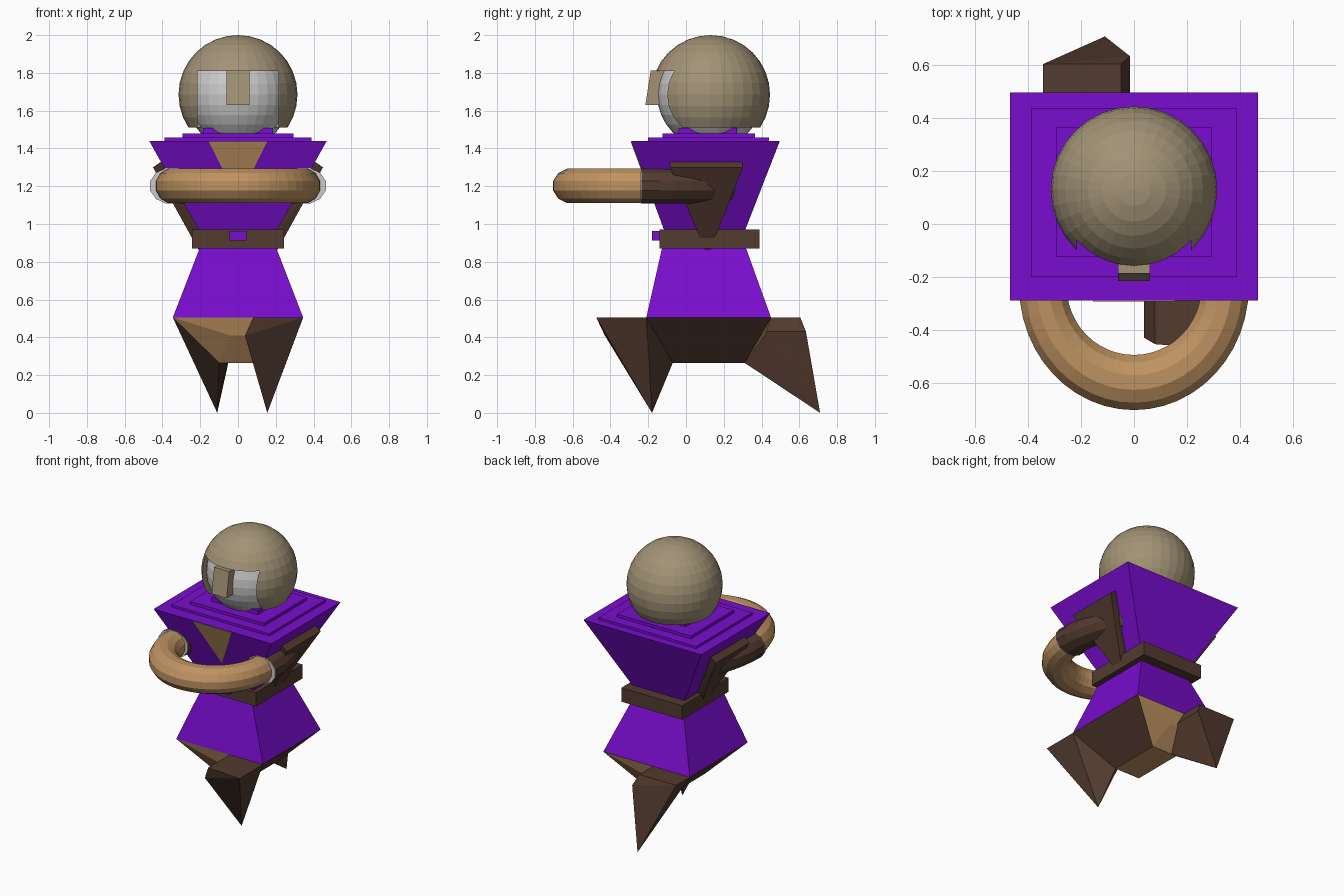
import bpy, bmesh, math
from mathutils import Vector

if "Cube" in bpy.data.objects:
    bpy.data.objects.remove(bpy.data.objects["Cube"])

def mat(name, c):
    m = bpy.data.materials.new(name)
    m.diffuse_color = (*c, 1)
    m.use_nodes = True
    m.node_tree.nodes["Principled BSDF"].inputs["Base Color"].default_value = m.diffuse_color
    return m

PURPLE = mat("purple_cloth", (0.19, 0.004, 0.62))
BROWN = mat("dark_leather", (0.085, 0.043, 0.028))
TAN = mat("tan_cloth", (0.52, 0.29, 0.12))
HELM = mat("helmet_metal", (0.36, 0.29, 0.18))

def finish(name, bm, *mats):
    bmesh.ops.recalc_face_normals(bm, faces=bm.faces[:])
    me = bpy.data.meshes.new(name)
    bm.to_mesh(me)
    bm.free()
    for m in mats:
        if m:
            me.materials.append(m)
    ob = bpy.data.objects.new(name, me)
    bpy.context.collection.objects.link(ob)
    return ob

def hull_bm(pts):
    bm = bmesh.new()
    for p in pts:
        bm.verts.new(p)
    r = bmesh.ops.convex_hull(bm, input=bm.verts[:])
    junk = [v for v in set(r["geom_interior"] + r["geom_unused"])
            if isinstance(v, bmesh.types.BMVert)]
    if junk:
        bmesh.ops.delete(bm, geom=junk, context='VERTS')
    bmesh.ops.dissolve_limit(bm, angle_limit=0.02, verts=bm.verts[:], edges=bm.edges[:])
    return bm

def hull(name, pts, m):
    return finish(name, hull_bm(pts), m)

def rect(x, y0, y1, z):
    return [(-x, y0, z), (x, y0, z), (x, y1, z), (-x, y1, z)]

def taper(name, lo, hi, m):
    return hull(name, rect(*lo) + rect(*hi), m)

def tube(name, a0, a1, steps, rx, ry, mx, my, mz, m, side=1, sides=12):
    # elliptical arc of a torus, swept in the horizontal plane
    bm = bmesh.new()
    rings = []
    for i in range(steps + 1):
        a = math.radians(a0 + (a1 - a0) * i / steps)
        ring = []
        for j in range(sides):
            b = 2 * math.pi * (j + 0.5) / sides
            ring.append(bm.verts.new((side * (rx + mx * math.cos(b)) * math.cos(a),
                                      -0.235 + (ry + my * math.cos(b)) * math.sin(a),
                                      1.202 + mz * math.sin(b))))
        rings.append(ring)
    for r, s in zip(rings, rings[1:]):
        for j in range(sides):
            k = (j + 1) % sides
            bm.faces.new((r[j], r[k], s[k], s[j]))
    bm.faces.new(rings[0])
    bm.faces.new(rings[-1])
    return finish(name, bm, m)

# torso, skirt, belt
taper("torso", (0.153, -0.08, 0.275, 0.87), (0.47, -0.29, 0.497, 1.44), PURPLE)
taper("skirt", (0.345, -0.21, 0.45, 0.505), (0.2, -0.125, 0.315, 0.88), PURPLE)
taper("belt", (0.243, -0.14, 0.39, 0.87), (0.243, -0.14, 0.39, 0.97), BROWN)
taper("buckle", (0.045, -0.18, -0.13, 0.912), (0.045, -0.18, -0.13, 0.962), PURPLE)

# stepped collar
for i, (x, y0, y1, z0, z1) in enumerate([(0.39, -0.2, 0.44, 1.43, 1.457),
                                         (0.295, -0.125, 0.365, 1.45, 1.478),
                                         (0.185, -0.04, 0.27, 1.47, 1.508)]):
    taper(f"collar_step_{i + 1}", (x, y0, y1, z0), (x, y0, y1, z1), PURPLE)

# open neckline wedge on the chest
hull("neckline", [(x, y + d, z) for d in (-0.004, 0.03)
                  for x, y, z in ((-0.155, -0.289, 1.437), (0.155, -0.289, 1.437), (0, -0.176, 1.13))], TAN)

# joined forearms and the sleeves behind them
tube("forearms", -180, 0, 24, 0.345, 0.365, 0.093, 0.108, 0.095, TAN)
for s, tag in ((1, "right"), (-1, "left")):
    tube(f"sleeve_{tag}", 0, 60, 8, 0.35, 0.6, 0.118, 0.1, 0.097, BROWN, s)
    tube(f"cuff_{tag}", -0.6, 0, 1, 0.35, 0.365, 0.119, 0.11, 0.098, None, s)
    # upper arm panel lying along the slanted side of the torso
    pts = [(s * x, y, z) for x, z in ((0.45, 1.30), (0.40, 1.335))
           for y in (-0.085, 0.3)]
    pts += [(s * x, y, 0.865) for x in (0.21, 0.15) for y in (0.1, 0.13)]
    hull(f"upper_arm_{tag}", pts, BROWN)

# pelvis: tan front, back and bottom, dark sides
pts = rect(0.345, -0.21, 0.45, 0.505) + rect(0.1, -0.07, 0.31, 0.265)
pts += rect(0.04, -0.18, 0.42, 0.41)
bm = hull_bm(pts)
for f in bm.faces:
    f.normal_update()
    f.material_index = 1 if abs(f.normal.x) > 0.55 else 0
finish("pelvis", bm, TAN, BROWN)

# striding legs
hull("front_leg", [(0.08, -0.455, 0.505), (0.345, -0.475, 0.505), (0.037, -0.43, 0.41),
                   (0.155, -0.18, 0), (0.345, -0.21, 0.505), (0.08, -0.21, 0.505),
                   (0.04, -0.18, 0.41), (0.1, -0.07, 0.265), (0.08, -0.07, 0.27)], BROWN)
hull("rear_leg", [(-0.05, 0.605, 0.505), (-0.345, 0.605, 0.505), (-0.015, 0.635, 0.43),
                  (-0.11, 0.71, 0), (-0.345, 0.45, 0.505), (-0.05, 0.45, 0.505),
                  (-0.015, 0.41, 0.43), (-0.1, 0.31, 0.265), (-0.06, 0.31, 0.265)], BROWN)

# head
def ball(r):
    bm = bmesh.new()
    bmesh.ops.create_uvsphere(bm, u_segments=32, v_segments=16, radius=r)
    bmesh.ops.translate(bm, verts=bm.verts[:], vec=(0, 0.13, 1.685))
    return bm

finish("face", ball(0.283), None)

# helmet: dome trimmed flat below, with a face opening
bm = ball(0.315)
cut = bmesh.ops.bisect_plane(bm, geom=bm.verts[:] + bm.edges[:] + bm.faces[:],
                             plane_co=(0, 0, 1.51), plane_no=(0, 0, -1), clear_outer=True)
rim = [e for e in cut["geom_cut"] if isinstance(e, bmesh.types.BMEdge)]
bmesh.ops.holes_fill(bm, edges=rim, sides=0)
helmet = finish("helmet", bm, HELM)
cutter = taper("face_opening_cutter", (0.215, -0.5, 0.02, 1.3), (0.215, -0.5, 0.02, 1.81), HELM)
mod = helmet.modifiers.new("opening", 'BOOLEAN')
mod.operation = 'DIFFERENCE'
mod.solver = 'EXACT'
mod.object = cutter
bpy.context.view_layer.objects.active = helmet
bpy.ops.object.modifier_apply(modifier=mod.name)
bpy.data.objects.remove(cutter, do_unlink=True)

# nose guard
taper("nose_guard", (0.06, -0.215, -0.13, 1.63), (0.06, -0.187, -0.1, 1.812), HELM)
